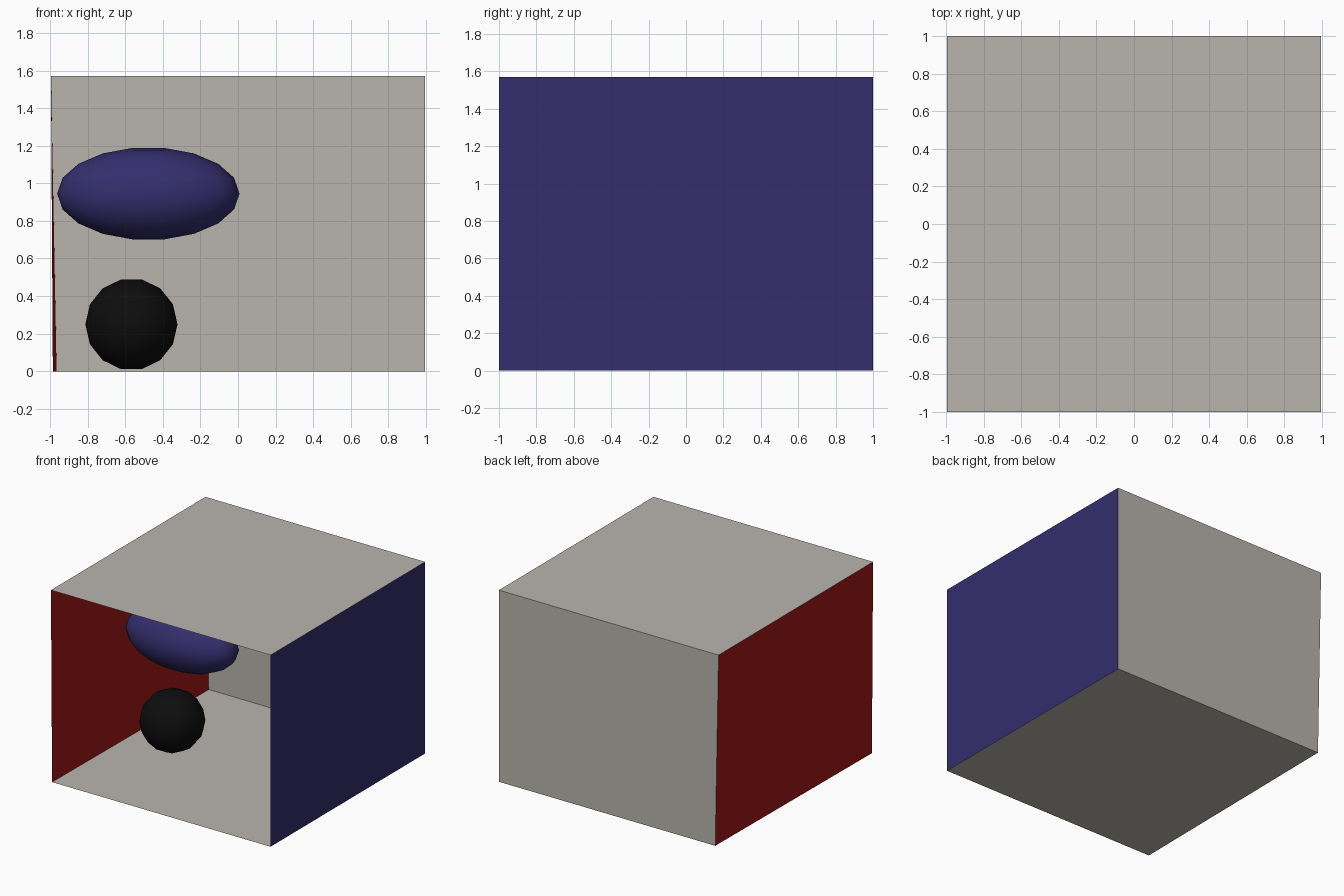
import bpy
import math

if "Cube" in bpy.data.objects:
    bpy.data.objects.remove(bpy.data.objects["Cube"])

# Room corners: the left wall leans slightly, its foot closing in toward the back
W, D, H = 0.995, 1.0, 1.57
FLOOR = [(-0.985, -D, 0), (W, -D, 0), (W, D, 0), (-0.965, D, 0)]
TOP = [(-W, -D, H), (W, -D, H), (W, D, H), (-W, D, H)]

# Colours
STONE = (0.485, 0.462, 0.42)
RED = (0.36, 0.0095, 0.0085)
BLUE = (0.035, 0.027, 0.156)
BLACK = (0.004, 0.004, 0.004)


def paint(obj, name, rgb):
    mat = bpy.data.materials.get(name) or bpy.data.materials.new(name)
    mat.diffuse_color = (*rgb, 1)
    mat.use_nodes = True
    mat.node_tree.nodes["Principled BSDF"].inputs["Base Color"].default_value = mat.diffuse_color
    obj.data.materials.append(mat)


def panel(name, corners, colour_name, rgb):
    mesh = bpy.data.meshes.new(name)
    mesh.from_pydata(corners, [], [(0, 1, 2, 3)])
    obj = bpy.data.objects.new(name, mesh)
    bpy.context.collection.objects.link(obj)
    paint(obj, colour_name, rgb)


def ball(name, segments, rings, centre, radii, colour_name, rgb):
    # poles lie along y, turned half a side so a corner points sideways
    bpy.ops.mesh.primitive_uv_sphere_add(
        segments=segments, ring_count=rings, radius=1,
        rotation=(math.pi / 2, math.pi / segments, 0))
    obj = bpy.context.object
    bpy.ops.object.transform_apply(location=False, rotation=True, scale=False)
    obj.name = name
    obj.location = centre
    obj.scale = radii
    bpy.ops.object.transform_apply(location=False, rotation=False, scale=True)
    bpy.ops.object.shade_smooth()
    paint(obj, colour_name, rgb)


# Room shell, open at the front, faces looking inward
panel("floor", FLOOR, "stone", STONE)
panel("ceiling", TOP[::-1], "stone", STONE)
panel("back_wall", [FLOOR[3], FLOOR[2], TOP[2], TOP[3]], "stone", STONE)
panel("left_wall", [FLOOR[0], FLOOR[3], TOP[3], TOP[0]], "red", RED)
panel("right_wall", [FLOOR[2], FLOOR[1], TOP[1], TOP[2]], "blue", BLUE)

# Floating ellipsoid above a small round ball
ball("floating_ellipsoid", 18, 10, (-0.477, -0.04, 0.945),
     (0.485, 0.245, 0.247), "blue", BLUE)
ball("black_ball", 14, 10, (-0.567, -0.04, 0.25),
     (0.245, 0.245, 0.245), "black", BLACK)
